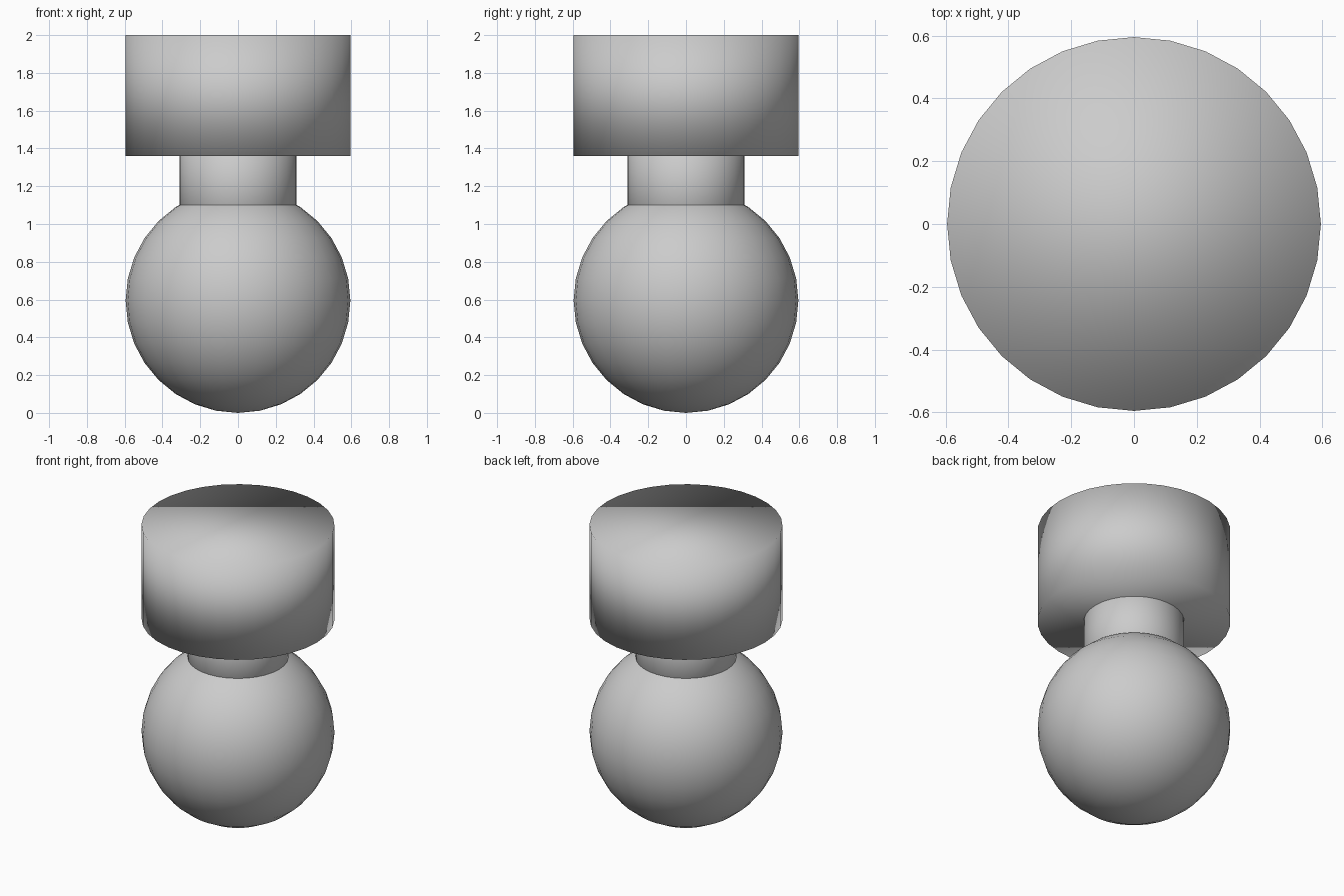
import bpy

if "Cube" in bpy.data.objects:
    bpy.data.objects.remove(bpy.data.objects["Cube"])


def finish(name):
    # Fully smooth shading, including across the cap rims
    obj = bpy.context.object
    obj.name = name
    bpy.ops.object.shade_smooth()
    return obj


def cylinder(name, radius, z0, z1):
    bpy.ops.mesh.primitive_cylinder_add(
        vertices=32, radius=radius, depth=z1 - z0, location=(0, 0, (z0 + z1) / 2))
    return finish(name)


# Round base
bpy.ops.mesh.primitive_uv_sphere_add(
    segments=32, ring_count=16, radius=0.595, location=(0, 0, 0.595))
finish("ball_base")

# Neck running from inside the ball into the head
cylinder("neck", 0.31, 0.86, 1.56)

# Wide drum on top
cylinder("drum_head", 0.595, 1.36, 2.0)
